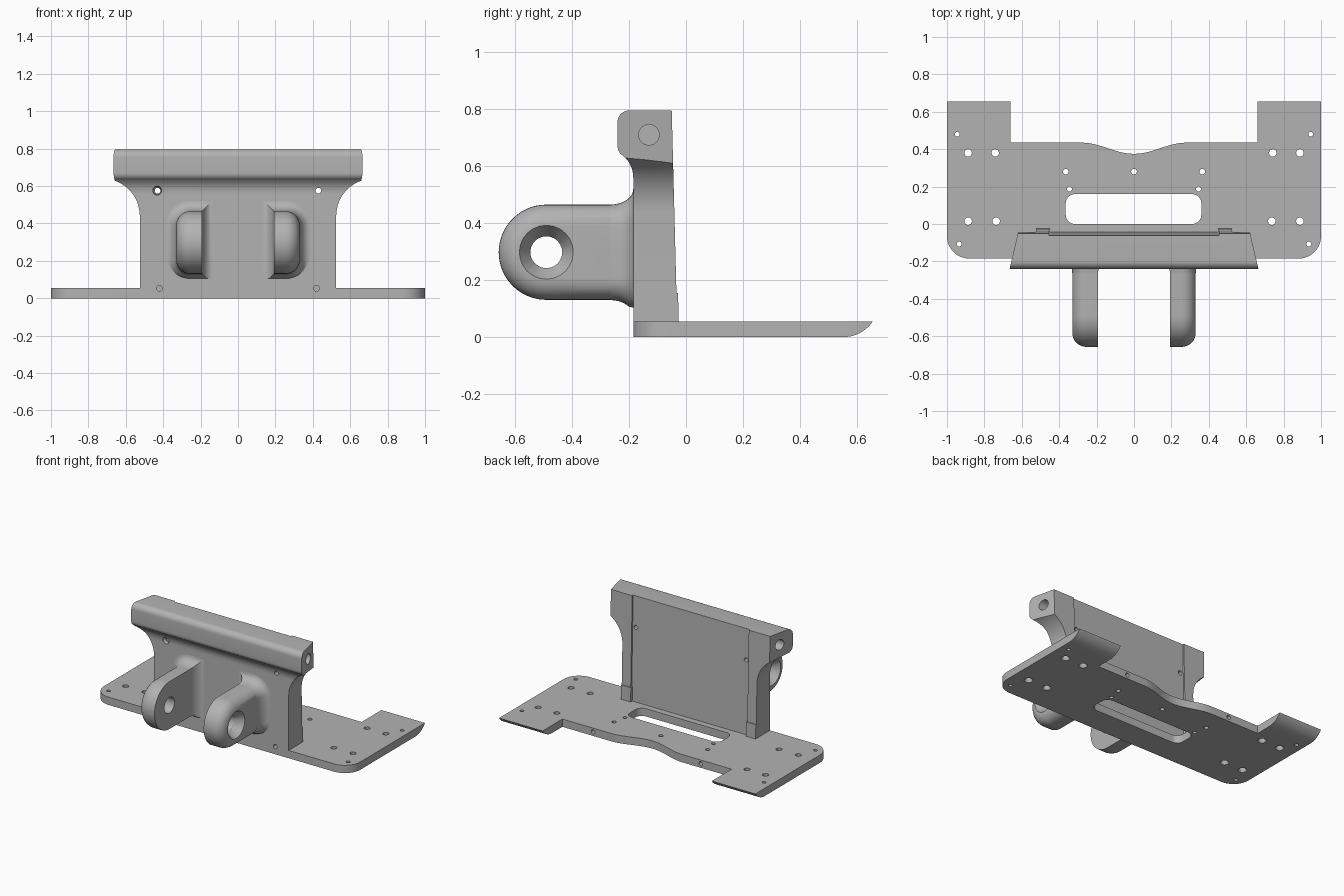
import bpy, bmesh
from math import sin, cos, pi, radians

if "Cube" in bpy.data.objects:
    bpy.data.objects.remove(bpy.data.objects["Cube"], do_unlink=True)

grey = bpy.data.materials.new("satin grey")
grey.use_nodes = True
grey.diffuse_color = (0.45, 0.45, 0.45, 1)
grey.node_tree.nodes["Principled BSDF"].inputs["Base Color"].default_value = grey.diffuse_color

AXES = {"x": lambda u, v, t: (t, u, v),
        "y": lambda u, v, t: (u, t, v),
        "z": lambda u, v, t: (u, v, t)}


def finish(bm, name):
    bmesh.ops.recalc_face_normals(bm, faces=bm.faces)
    mesh = bpy.data.meshes.new(name)
    bm.to_mesh(mesh)
    bm.free()
    mesh.materials.append(grey)
    obj = bpy.data.objects.new(name, mesh)
    bpy.context.collection.objects.link(obj)
    return obj


def loft(name, rings, bevel_end=0):
    """Skin equal rings of 3D points, cap both ends, optionally round the last rim."""
    bm = bmesh.new()
    loops = [[bm.verts.new(p) for p in ring] for ring in rings]
    n = len(loops[0])
    for a, b in zip(loops, loops[1:]):
        for i in range(n):
            bm.faces.new((a[i], a[(i + 1) % n], b[(i + 1) % n], b[i]))
    bm.faces.new(loops[0])
    cap = bm.faces.new(loops[-1])
    if bevel_end:
        bmesh.ops.recalc_face_normals(bm, faces=bm.faces)
        bmesh.ops.bevel(bm, geom=list(cap.edges), offset=bevel_end, segments=8,
                        profile=0.5, affect="EDGES")
    return finish(bm, name)


def prism(name, pts, axis, a, b, bevel_end=0):
    return loft(name, [[AXES[axis](u, v, t) for u, v in pts] for t in (a, b)], bevel_end)


def arc(cx, cy, r, a0, a1, n=10):
    return [(cx + r * cos(radians(a0 + (a1 - a0) * i / n)),
             cy + r * sin(radians(a0 + (a1 - a0) * i / n))) for i in range(n + 1)]


def box(u0, u1, v0, v1):
    return [(u0, v0), (u1, v0), (u1, v1), (u0, v1)]


def drill(axis, u, v, a, b, r0, r1=None):
    """Straight or tapered round cutter."""
    return loft("drill", [[AXES[axis](p, q, t) for p, q in arc(u, v, r, 0, 360 - 15, 23)]
                          for t, r in ((a, r0), (b, r1 or r0))])


def combine(obj, others, op="DIFFERENCE"):
    for other in others:
        mod = obj.modifiers.new(op, "BOOLEAN")
        mod.operation, mod.object, mod.solver = op, other, "EXACT"
        bpy.context.view_layer.objects.active = obj
        bpy.ops.object.modifier_apply(modifier=mod.name)
        bpy.data.objects.remove(other, do_unlink=True)


# Base plate: outline with rear tabs and a shallow dip in the rear edge
dip = [(0.28 * i / 12, 0.435 - 0.03 * (1 + cos(pi * i / 12))) for i in range(-12, 13)]
outline = (arc(-0.88, -0.065, 0.12, 180, 270) + arc(0.88, -0.065, 0.12, 270, 360)
           + [(1, 0.66), (0.66, 0.66), (0.66, 0.435)] + dip[::-1]
           + [(-0.66, 0.435), (-0.66, 0.66), (-1, 0.66)])
plate = prism("base_plate", outline, "z", 0, 0.055)
# Curved underside at the ends of the tabs
side = [(-0.3, -0.1), (0.3, -0.1), (0.3, 0)] + arc(0.55, 0.128, 0.128, 270, 325) + [(0.67, 0.1), (-0.3, 0.1)]
side[1:3] = [(0.3, 0)]
side[0] = (-0.3, 0)
combine(plate, [prism("tab_shape", side, "x", -1.1, 1.1)], "INTERSECT")
# Long rounded slot
slot = (arc(0.31, 0.11, 0.05, 0, 90) + arc(-0.315, 0.11, 0.05, 90, 180)
        + arc(-0.315, 0.05, 0.05, 180, 270) + arc(0.31, 0.05, 0.05, 270, 360))
cuts = [prism("slot", slot, "z", -0.1, 0.2)]
# Plate holes
for s in (-1, 1):
    for x, y in ((0.887, 0.38), (0.742, 0.38), (0.887, 0.015), (0.737, 0.015)):
        cuts += [drill("z", s * x, y, -0.1, 0.2, 0.02),
                 drill("z", s * x, y, -0.01, 0.02, 0.034, 0.018)]
    for x, y, r in ((0.945, 0.48, 0.013), (0.935, -0.107, 0.013),
                    (0.365, 0.28, 0.015), (0.345, 0.187, 0.013)):
        cuts.append(drill("z", s * x, y, -0.1, 0.2, r))
    cuts.append(drill("y", s * 0.42, 0.028, 0.33, 0.5, 0.015))
    cuts.append(drill("y", s * 0.42, 0.053, -0.3, -0.1, 0.015))
cuts.append(drill("z", 0, 0.28, -0.1, 0.2, 0.015))
combine(plate, cuts)

# Upright wall with a widened head: side, front and plan shapes intersected
wall_side = ([(-0.03, 0.02), (-0.05, 0.795)] + arc(-0.2, 0.755, 0.04, 90, 180, 8)
             + arc(-0.2, 0.67, 0.04, 180, 225, 5) + arc(-0.285, 0.56, 0.1, 50, 0, 8)
             + [(-0.185, 0.02)])
wall = prism("upright_wall", wall_side, "x", -0.7, 0.7)
half = [(0.525, 0)] + arc(0.725, 0.44, 0.2, 180, 108, 12) + [(0.665, 0.64), (0.665, 0.9)]
front = half + [(-x, z) for x, z in reversed(half)]
plan = [(-0.665, -0.24), (0.665, -0.24), (0.62, -0.045), (0.62, 0.1), (-0.62, 0.1), (-0.62, -0.045)]
combine(wall, [prism("front_shape", front, "y", -0.5, 0.2),
               prism("plan_shape", plan, "z", -0.1, 1)], "INTERSECT")
# Recessed rear panel, screw holes and head end holes
recess = [(-0.04, -0.1), (0.2, -0.1), (0.2, 0.9), (-0.063, 0.9)]
cuts = [prism("recess", recess, "x", -0.455, 0.455)]
for s in (-1, 1):
    cuts += [drill("y", s * 0.43, 0.575, -0.4, 0.1, 0.015),
             drill("y", s * 0.42, 0.053, -0.3, -0.1, 0.015),
             drill("x", -0.13, 0.71, s * 0.5, s * 0.8, 0.036)]
cuts.append(drill("y", -0.432, 0.575, -0.21, -0.16, 0.027, 0.02))
combine(wall, cuts)

parts = [plate, wall]


def flare_ring(s, o, y):
    """Lug root section, grown by o, flat on the inner side."""
    r, x0, x1 = 0.075 + o, 0.192 - o, 0.33 + o
    z0, z1 = max(0.13 - o, 0.105), 0.465 + o
    pts = ([(x0, z0)] + arc(x1 - r, z0 + r, r, 270, 360, 8)
           + arc(x1 - r, z1 - r, r, 0, 90, 8) + [(x0, z1)])
    return [(s * x, y, z) for x, z in pts]


for s, tag in ((1, "left"), (-1, "right")):
    # Pierced lug with rounded outer rim and countersunk hole
    stadium = arc(-0.49, 0.298, 0.167, 90, 270, 28) + [(-0.09, 0.131), (-0.09, 0.465)]
    lug = prism(tag + "_lug", stadium, "x", s * 0.192, s * 0.33, 0.075)
    combine(lug, [drill("x", -0.49, 0.298, s * 0.1, s * 0.5, 0.056),
                  drill("x", -0.49, 0.298, s * 0.27, s * 0.332, 0.054, 0.096)])
    # Blended root where the lug meets the wall
    rings = [flare_ring(s, 0.055 * (1 - cos(pi / 2 * i / 8)), -0.265 + 0.08 * sin(pi / 2 * i / 8))
             for i in range(9)]
    rings.append(flare_ring(s, 0.055, -0.17))
    root = loft(tag + "_lug_root", rings)
    # Small locating pad behind the wall foot
    pad = prism(tag + "_rear_pad", [(-0.1, 0.04), (-0.025, 0.04), (-0.028, 0.155), (-0.1, 0.155)],
                "x", s * 0.45, s * 0.525)
    parts += [lug, root, pad]

# Smooth the curved surfaces, keep the sharp edges
for obj in bpy.context.view_layer.objects:
    obj.select_set(obj in parts)
bpy.context.view_layer.objects.active = plate
bpy.ops.object.shade_smooth_by_angle(angle=radians(30))
